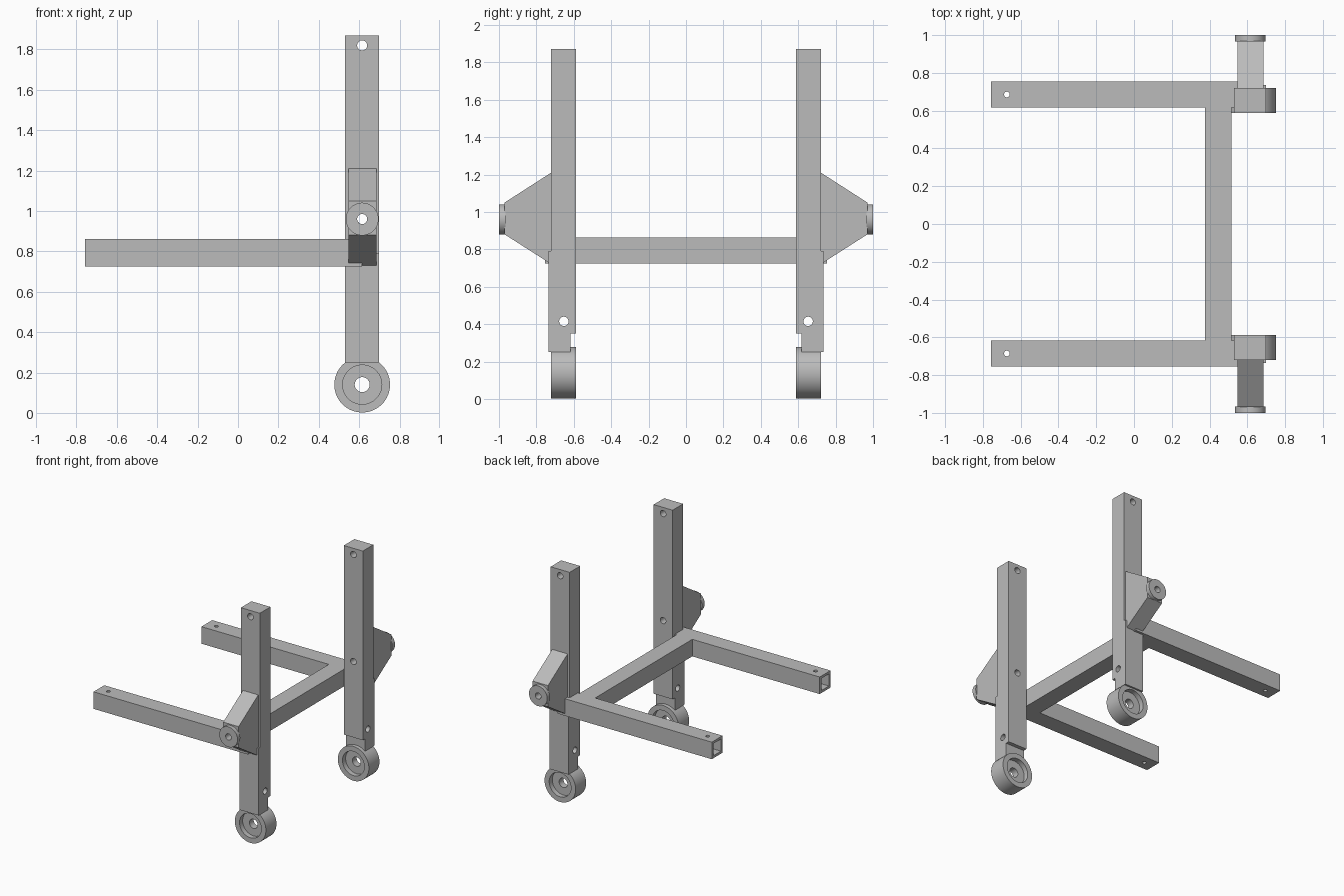
import bpy, bmesh, math
from mathutils import Matrix, Vector

cube = bpy.data.objects.get("Cube")
if cube:
    bpy.data.objects.remove(cube, do_unlink=True)

steel = bpy.data.materials.new("steel_grey")
steel.use_nodes = True
GREY = (0.5, 0.5, 0.5, 1)
steel.diffuse_color = GREY
steel.node_tree.nodes["Principled BSDF"].inputs["Base Color"].default_value = GREY


def finish(name, bm):
    bmesh.ops.recalc_face_normals(bm, faces=bm.faces)
    mesh = bpy.data.meshes.new(name)
    bm.to_mesh(mesh)
    bm.free()
    mesh.materials.append(steel)
    obj = bpy.data.objects.new(name, mesh)
    bpy.context.collection.objects.link(obj)
    return obj


def box(name, lo, hi):
    bm = bmesh.new()
    bmesh.ops.create_cube(bm, size=1)
    lo, hi = Vector(lo), Vector(hi)
    for v in bm.verts:
        v.co = (lo + hi) / 2 + v.co * (hi - lo)
    return finish(name, bm)


def prism_x(name, outline, x0, x1, side):
    """Extrude a (distance outwards, height) outline along x."""
    bm = bmesh.new()
    face = bm.faces.new([bm.verts.new((x0, side * y, z)) for y, z in outline])
    ext = bmesh.ops.extrude_face_region(bm, geom=[face])["geom"]
    moved = [v for v in ext if isinstance(v, bmesh.types.BMVert)]
    bmesh.ops.translate(bm, verts=moved, vec=(x1 - x0, 0, 0))
    return finish(name, bm)


def lathe_y(name, profile, x, z, side):
    """Spin a closed (radius, distance outwards) profile about an axis along y."""
    bm = bmesh.new()
    verts = [bm.verts.new((x + r, side * y, z)) for r, y in profile]
    edges = [bm.edges.new((a, b)) for a, b in zip(verts, verts[1:] + verts[:1])]
    bmesh.ops.spin(bm, geom=verts + edges, cent=(x, 0, z), axis=(0, 1, 0),
                   angle=math.tau, steps=64, use_duplicate=False)
    bmesh.ops.remove_doubles(bm, verts=bm.verts, dist=0.0001)
    return finish(name, bm)


def rod(center, axis, radius, length):
    bm = bmesh.new()
    turn = Vector((0, 0, 1)).rotation_difference(Vector(axis)).to_matrix().to_4x4()
    bmesh.ops.create_cone(bm, cap_ends=True, segments=32, radius1=radius, radius2=radius,
                          depth=length, matrix=Matrix.Translation(center) @ turn)
    return finish("hole_cutter", bm)


def cut(obj, *cutters):
    """Subtract the cutters and keep only the finished mesh."""
    for cutter in cutters:
        cutter.hide_render = True
        mod = obj.modifiers.new("cut", "BOOLEAN")
        mod.operation, mod.solver, mod.object = "DIFFERENCE", "EXACT", cutter
    bpy.context.view_layer.update()
    deps = bpy.context.evaluated_depsgraph_get()
    mesh = bpy.data.meshes.new_from_object(obj.evaluated_get(deps))
    obj.modifiers.clear()
    obj.data = mesh
    for cutter in cutters:
        bpy.data.objects.remove(cutter, do_unlink=True)


AXLE_X = 0.615   # centre line of the posts
BOSS_Z = 0.96
WHEEL_Z = 0.14
IN, OUT = 0.587, 0.721   # inner and outer faces of the posts
LIP = 0.735              # outer face of the lower sleeve
RAIL_Z = (0.725, 0.862)
HOLE = 0.025
parts = []

for side, tag in ((-1, "front"), (1, "back")):
    # upright post with the thicker lower sleeve and its stepped foot
    post = prism_x(tag + "_post", [
        (IN, 0.35), (0.617, 0.35), (0.617, 0.25), (LIP, 0.25),
        (LIP, 0.79), (OUT, 0.79), (OUT, 1.87), (IN, 1.87)], 0.53, 0.699, side)
    cut(post,
        rod((AXLE_X, side * 0.65, 1.82), (0, 1, 0), HOLE, 0.5),
        rod((AXLE_X, side * 0.65, BOSS_Z), (0, 1, 0), HOLE, 0.5),
        rod((AXLE_X, side * 0.653, 0.415), (1, 0, 0), HOLE, 0.5))

    # tapered gusset outside the post
    gusset = prism_x(tag + "_gusset", [
        (OUT, 1.21), (0.97, 1.05), (0.97, 0.88), (LIP, 0.73), (OUT, 0.73)],
        0.548, 0.685, side)
    cut(gusset, rod((AXLE_X, side * 0.85, BOSS_Z), (0, 1, 0), HOLE, 0.6))

    # round boss at the gusset tip
    boss = lathe_y(tag + "_boss", [(HOLE, 0.965), (0.081, 0.965), (0.081, 1), (HOLE, 1)],
                   AXLE_X, BOSS_Z, side)

    # wheel ring, recessed on both sides around a bored web
    wheel = lathe_y(tag + "_wheel", [
        (0.037, IN + 0.04), (0.097, IN + 0.04), (0.097, IN), (0.138, IN),
        (0.138, OUT), (0.097, OUT), (0.097, OUT - 0.04), (0.037, OUT - 0.04)],
        AXLE_X, WHEEL_Z, side)

    # hollow square rail, open at its free end
    y0, y1 = sorted((side * 0.617, side * 0.754))
    wall = 0.02
    rail = box(tag + "_rail", (-0.757, y0, RAIL_Z[0]), (AXLE_X, y1, RAIL_Z[1]))
    cut(rail,
        box("bore_cutter", (-0.8, y0 + wall, RAIL_Z[0] + wall),
            (0.59, y1 - wall, RAIL_Z[1] - wall)),
        rod((-0.673, (y0 + y1) / 2, 0.79), (0, 0, 1), 0.015, 0.4))
    parts += [post, gusset, boss, wheel, rail]

# beam joining the two rails
parts.append(box("cross_beam", (0.376, -0.617, RAIL_Z[0]), (0.515, 0.617, RAIL_Z[1])))

# smooth the round surfaces, keep the edges crisp
bpy.ops.object.select_all(action="DESELECT")
for part in parts:
    part.select_set(True)
bpy.context.view_layer.objects.active = parts[0]
bpy.ops.object.shade_smooth_by_angle(angle=math.radians(30))
